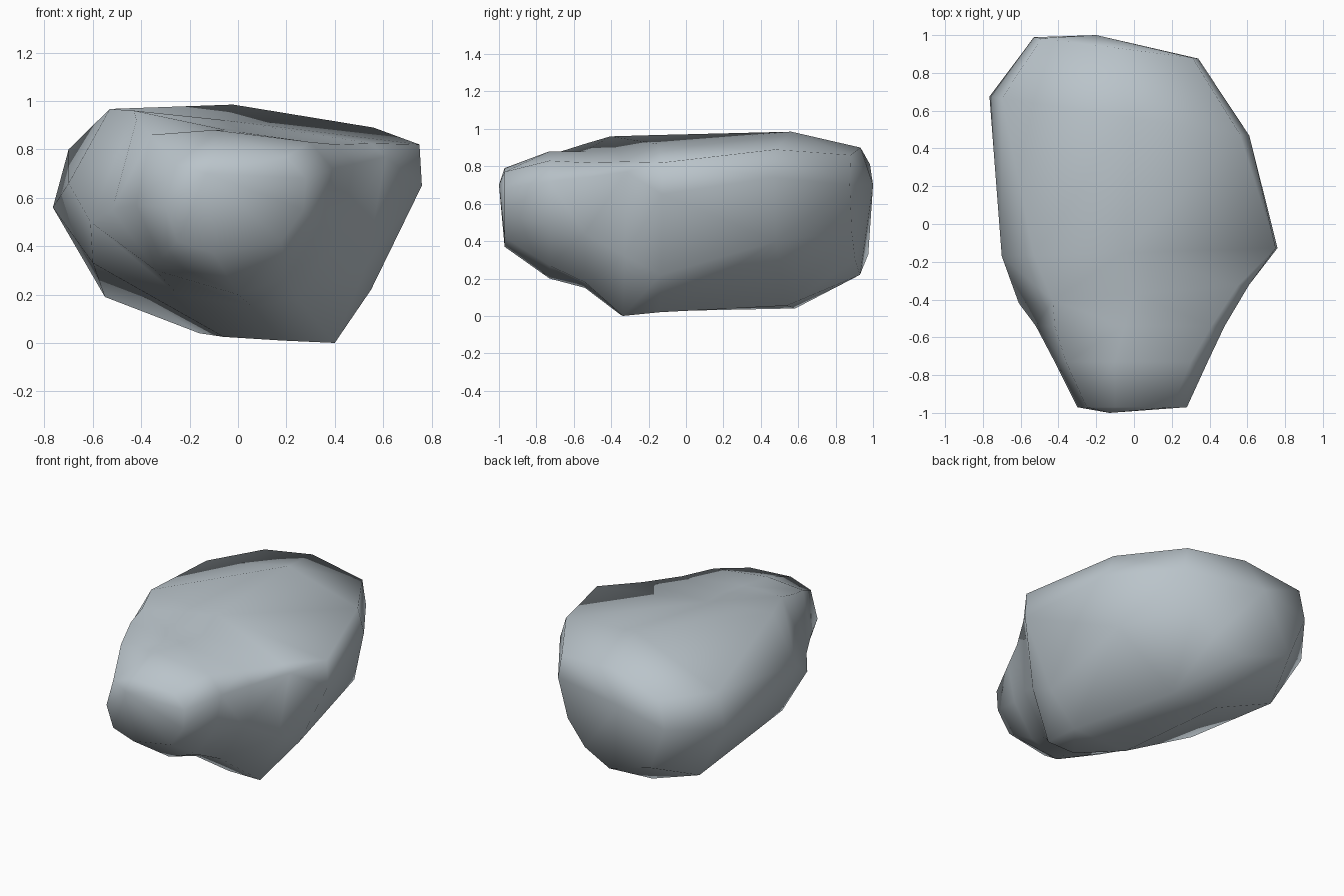
import bpy, bmesh

# Slanted cross-sections of the boulder, front to back: (y, slant, [(x, z), ...])
SECTIONS = [
    (-0.97, 0, [(-.30, .56), (-.25, .74), (-.10, .79), (.20, .77), (.28, .68), (.27, .55), (.18, .42), (-.10, .37), (-.25, .42)]),
    (-0.73, 0, [(-.42, .57), (-.36, .86), (-.10, .88), (.30, .83), (.39, .72), (.34, .48), (.20, .27), (0, .20), (-.32, .35)]),
    (-0.54, 0, [(-.52, .55), (-.42, .92), (-.05, .88), (.41, .82), (.48, .74), (.42, .44), (.25, .18), (.06, .15), (-.34, .30)]),
    (-0.37, .08, [(-.61, .50), (-.43, .96), (0, .88), (.55, .825), (.61, .77), (.53, .32), (.40, 0), (.18, .01), (-.25, .20)]),
    (-0.15, .03, [(-.70, .66), (-.53, .967), (-.05, .92), (.75, .82), (.76, .65), (.55, .22), (.36, .02), (-.06, .025), (-.60, .33)]),
    (0.56, -.15, [(-.765, .56), (-.70, .80), (-.02, .985), (.56, .89), (.61, .74), (.53, .40), (.14, .055), (-.16, .04), (-.55, .19)]),
    (0.92, -.13, [(-.53, .62), (-.49, .81), (-.10, .90), (.31, .86), (.34, .70), (.26, .45), (.12, .30), (-.08, .22), (-.42, .33)]),
]

bm = bmesh.new()
rings = [[bm.verts.new((x, y + slant * x, z)) for x, z in pts] for y, slant, pts in SECTIONS]
n = len(rings[0])

# Outer skin between neighbouring sections
for a, b in zip(rings, rings[1:]):
    for i in range(n):
        j = (i + 1) % n
        bm.faces.new((a[i], a[j], b[j], b[i]))

# Blunt front and back ends
for ring, tip in ((rings[0], (-.13, -1, .70)), (rings[-1], (-.20, 1, .70))):
    c = bm.verts.new(tip)
    for i in range(n):
        bm.faces.new((ring[i], ring[(i + 1) % n], c))

bmesh.ops.triangulate(bm, faces=bm.faces[:], quad_method='SHORT_EDGE')
bmesh.ops.recalc_face_normals(bm, faces=bm.faces[:])
for f in bm.faces:
    f.smooth = True

mesh = bpy.data.meshes.new("boulder")
bm.to_mesh(mesh)
bm.free()

# Grey stone
mat = bpy.data.materials.new("grey stone")
mat.diffuse_color = (0.49, 0.55, 0.59, 1)
mesh.materials.append(mat)
bpy.context.collection.objects.link(bpy.data.objects.new("boulder", mesh))
